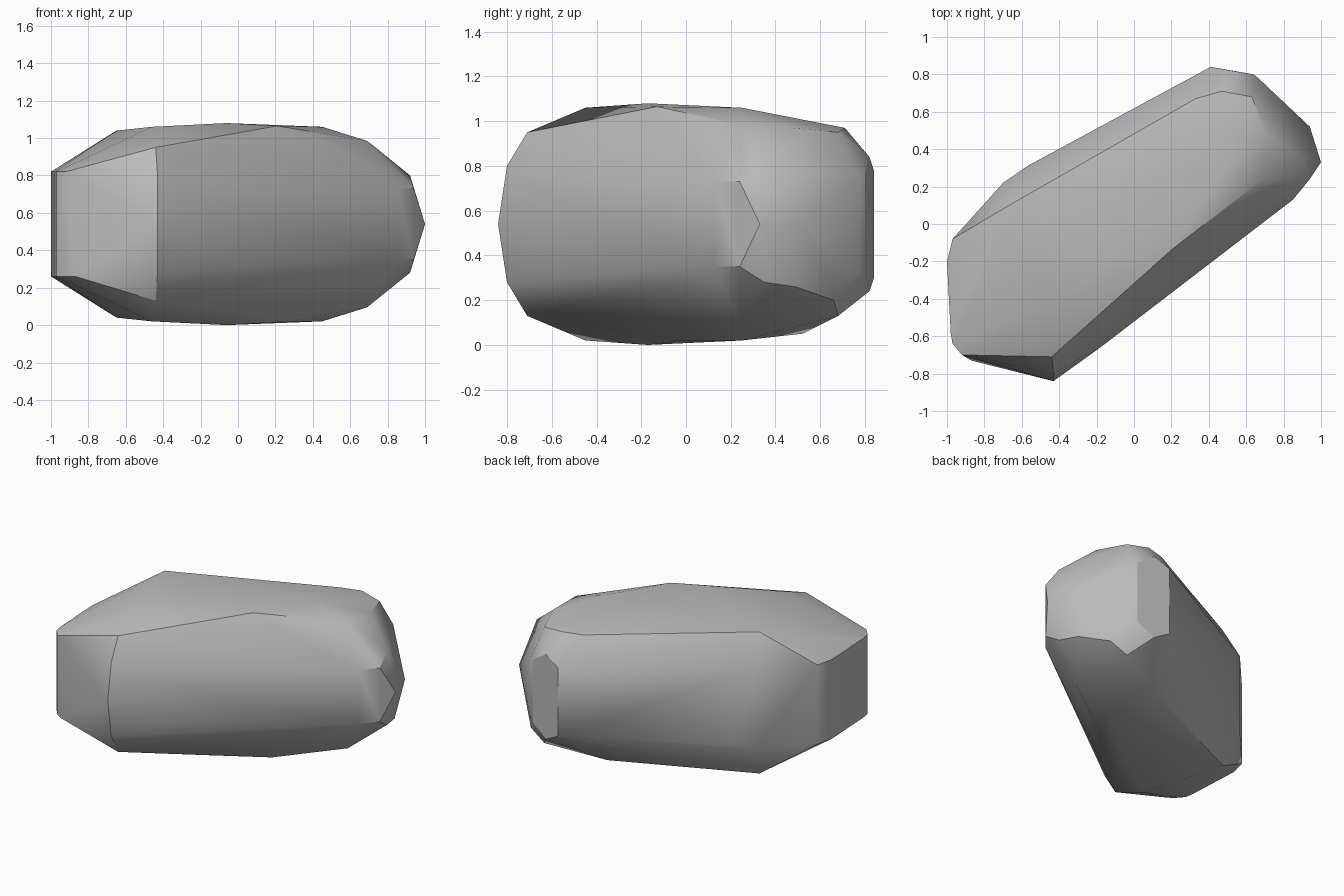
import bpy
import bmesh

# Remove the default cube
default = bpy.data.objects.get("Cube")
if default:
    bpy.data.objects.remove(default, do_unlink=True)

MID_HEIGHT = 0.545

# Corner positions in plan, grouped by distance from the middle height
mirrored_corners = {
    # crown and underside
    0.54: [(-.06, -.17)],
    0.52: [(-.46, -.45), (.45, .25)],
    0.50: [(-.65, .11)],
    # shoulders
    0.445: [(.69, .24)],
    0.41: [(.63, .68), (-.44, -.71)],
    0.37: [(.2, -.22)],
    # near end slab and back wall
    0.30: [(.52, .82)],
    0.28: [(-.92, -.7), (-.97, -.64), (-.98, -.58), (-1, -.2),
           (-.97, -.08), (-.7, .22)],
    0.24: [(-.57, .31), (.41, .84)],
    # front wall and far end
    0.26: [(-.43, -.8), (.92, .35)],
    0.22: [(.64, .8), (.67, .775)],
    0.19: [(.85, .13), (.94, .24)],
    0.15: [(-.18, -.66)],
    # widest corners
    0.0: [(-.43, -.84), (1, .33), (.94, .52)],
}
upper_corners = {
    0.525: [(.21, -.13)],
    0.43: [(.33, .67), (.47, .71), (.71, .47)],
}
lower_corners = {
    0.52: [(.28, -.02)],
    0.49: [(.25, .52)],
    0.34: [(.75, .66)],
    0.28: [(-.87, -.73), (.88, .49)],
}

# Rock colour
stone = bpy.data.materials.new("stone_grey")
stone.use_nodes = True
grey = (0.5, 0.5, 0.5, 1)
stone.diffuse_color = grey
shader = next(n for n in stone.node_tree.nodes if n.type == "BSDF_PRINCIPLED")
shader.inputs["Base Color"].default_value = grey
shader.inputs["Roughness"].default_value = 0.9


def add_corners(bm, levels, sides):
    for height, corners in levels.items():
        for x, y in corners:
            for side in sides:
                bm.verts.new((x, y, MID_HEIGHT + side * height))


# Faceted boulder wrapped around the corners
bm = bmesh.new()
add_corners(bm, mirrored_corners, (1, -1))
add_corners(bm, upper_corners, (1,))
add_corners(bm, lower_corners, (-1,))
bmesh.ops.remove_doubles(bm, verts=bm.verts[:], dist=0.001)
hull = bmesh.ops.convex_hull(bm, input=bm.verts[:])
loose = {g for g in hull["geom_interior"] + hull["geom_unused"]
         if isinstance(g, bmesh.types.BMVert)}
bmesh.ops.delete(bm, geom=list(loose), context="VERTS")
bmesh.ops.recalc_face_normals(bm, faces=bm.faces[:])

# Stand the boulder on the ground
lowest = min(v.co.z for v in bm.verts)
bmesh.ops.translate(bm, verts=bm.verts[:], vec=(0, 0, -lowest))

mesh = bpy.data.meshes.new("boulder")
bm.to_mesh(mesh)
bm.free()
mesh.materials.append(stone)
boulder = bpy.data.objects.new("boulder", mesh)
bpy.context.collection.objects.link(boulder)

# Soft facets with crisp main creases
bpy.ops.object.select_all(action="DESELECT")
boulder.select_set(True)
bpy.context.view_layer.objects.active = boulder
bpy.ops.object.shade_smooth_by_angle(angle=0.52)
